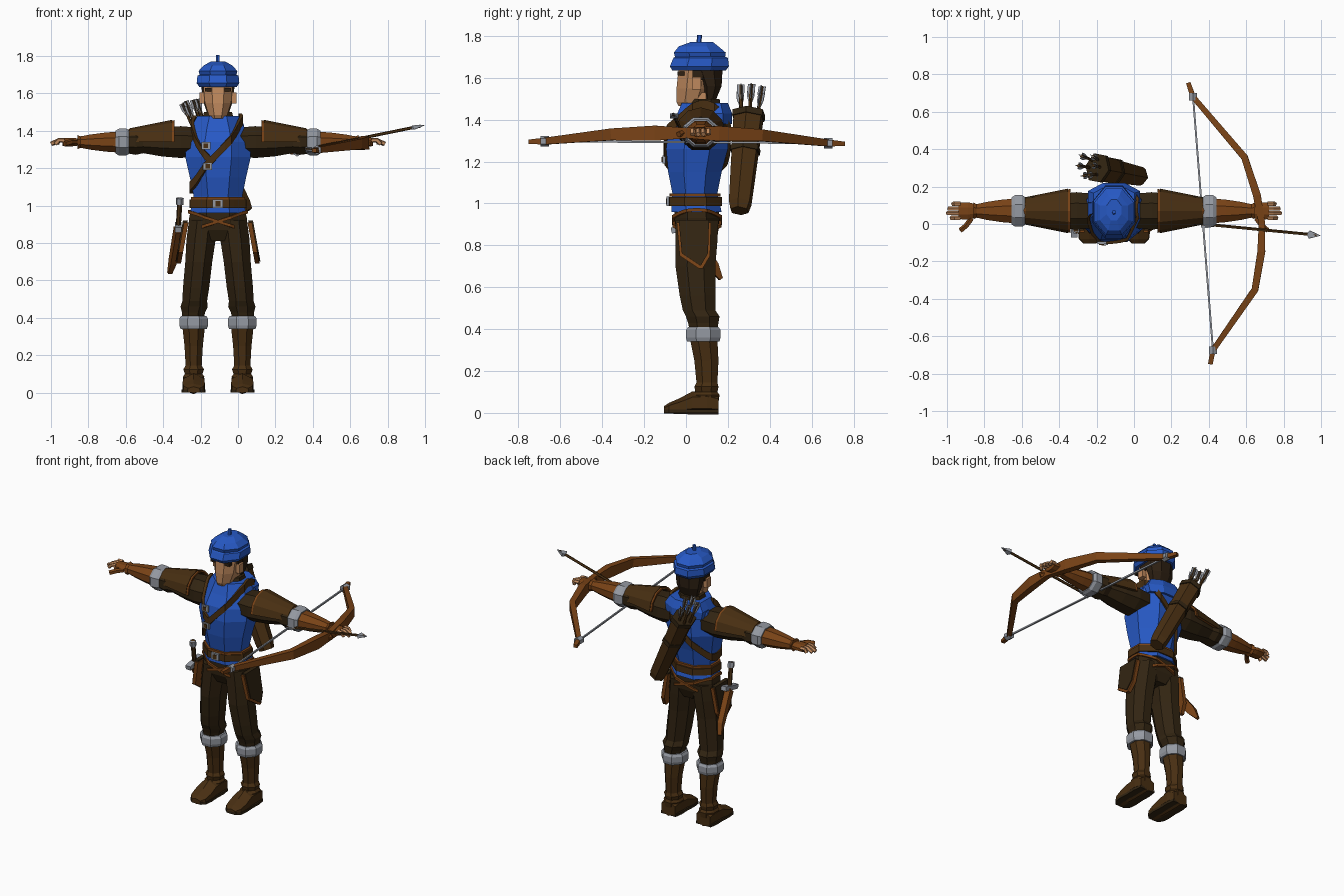
import bpy, bmesh, math
from mathutils import Vector as V

cube = bpy.data.objects.get("Cube")
if cube:
    bpy.data.objects.remove(cube)

CENTRE = -.107       # body centre line
ARM_Y, ARM_Z = .07, 1.34
BOTH = (1, -1)
X, Y, Z = V((1, 0, 0)), V((0, 1, 0)), V((0, 0, 1))


def material(name, *rgb):
    m = bpy.data.materials.new(name)
    m.use_nodes = True
    m.diffuse_color = (*rgb, 1)
    m.node_tree.nodes["Principled BSDF"].inputs["Base Color"].default_value = (*rgb, 1)
    return m


BLUE = material("blue cloth", .02, .1, .56)
SKIN = material("skin", .52, .25, .11)
HAIR = material("dark hair", .026, .014, .006)
CLOTH = material("dark brown cloth", .032, .018, .006)
BROWN = material("brown leather", .065, .028, .006)
TAN = material("orange leather", .19, .055, .008)
METAL = material("grey metal", .3, .32, .36)


def loft(name, sections, mat, sides=None, n=8, cyclic=False):
    """Skin n-sided sections (centre, half axis, half axis); sides places it on the body."""
    corner = 1 / math.cos(math.pi / n)
    for side in sides or (None,):
        bm = bmesh.new()
        rings = []
        for centre, u, v in sections:
            ring = []
            for i in range(n):
                angle = math.tau * (i + .5) / n
                point = V(centre) + (u * math.cos(angle) + v * math.sin(angle)) * corner
                if side:
                    point.x = CENTRE + side * point.x
                ring.append(bm.verts.new(point))
            rings.append(ring)
        pairs = list(zip(rings, rings[1:]))
        if cyclic:
            pairs.append((rings[-1], rings[0]))
        else:
            bm.faces.new(rings[0])
            bm.faces.new(rings[-1])
        for low, high in pairs:
            for i in range(n):
                bm.faces.new((low[i - 1], low[i], high[i], high[i - 1]))
        bmesh.ops.recalc_face_normals(bm, faces=bm.faces)
        full_name = name
        if sides == BOTH:
            full_name += "_left" if side > 0 else "_right"
        mesh = bpy.data.meshes.new(full_name)
        bm.to_mesh(mesh)
        bm.free()
        mesh.materials.append(mat)
        bpy.context.collection.objects.link(bpy.data.objects.new(full_name, mesh))


def upright(name, rows, mat, sides=(1,), n=8, bottom=0, top=0):
    """Rows of height, half width, front, back; the axis leans from bottom x to top x."""
    first, last = rows[0][0], rows[-1][0]
    sections = []
    for z, half, front, back in rows:
        x = bottom + (top - bottom) * (z - first) / (last - first)
        sections.append(((x, (front + back) / 2, z), X * half, Y * (back - front) / 2))
    loft(name, sections, mat, sides, n)


def sideways(name, rows, mat, flatten=.85):
    """Rows of distance along the arm and half depth."""
    loft(name, [((x, ARM_Y, ARM_Z), Y * r, Z * r * flatten) for x, r in rows], mat, BOTH)


def rod(name, points, sizes, mat, sides=None, n=4):
    """Bar through points; each size is half width and half height."""
    points, sections = [V(p) for p in points], []
    for i, point in enumerate(points):
        ahead = points[min(i + 1, len(points) - 1)] - points[max(i - 1, 0)]
        ahead.normalize()
        across = ahead.cross(Z).normalized()
        wide, high = sizes[i % len(sizes)]
        sections.append((point, across * wide, across.cross(ahead) * high))
    loft(name, sections, mat, sides, n)


def box(name, centre, half, mat, sides=(1,)):
    wide, deep, high = half
    loft(name, [(V(centre) + Z * high * end, X * wide, Y * deep) for end in BOTH], mat, sides, 4)


def surface(rows, angle, z, lift):
    """Point on an upright body part, lifted off its surface."""
    for below, above in zip(rows, rows[1:]):
        if z <= above[0]:
            break
    t = (z - below[0]) / (above[0] - below[0])
    half, front, back = [a + (b - a) * t for a, b in zip(below[1:], above[1:])]
    eighth = math.pi / 4
    corner = 1 / math.cos((angle + eighth / 2) % eighth - eighth / 2)
    deep = (back - front) / 2
    return V(((half * corner + lift) * math.cos(angle),
              (front + back) / 2 + (deep * corner + lift) * math.sin(angle), z))


def band(name, rows, height, width, mat, start=0, sweep=math.tau):
    """Strap wrapped on a body part; height is a function of the angle."""
    sections = []
    for i in range(33):
        angle = start + sweep * i / 32
        out = V((math.cos(angle), math.sin(angle), 0))
        sections.append((surface(rows, angle, height(angle), .004), out * .009, Z * width))
    loft(name, sections, mat, (1,), 4)


def buckle(name, x, y, z, size, backing):
    box(name, (x, y, z), (size, .007, size * .8), METAL)
    box(name + "_centre", (x, y - .008, z), (size / 2, .003, size / 2), backing)


# Tunic, hood and hips
tunic = [(.96, .15, -.07, .17), (1.05, .13, -.065, .15), (1.15, .15, -.085, .17), (1.26, .175, -.095, .2),
         (1.34, .17, -.085, .2), (1.41, .145, -.05, .21), (1.48, .11, -.02, .19)]
hips = [(.81, .08, -.02, .13), (.87, .15, -.05, .155), (.93, .155, -.055, .16), (1, .14, -.055, .155)]
upright("tunic", tunic, BLUE)
upright("hips", hips, CLOTH)
upright("hood", [(1.38, .13, .08, .22), (1.43, .14, .07, .22), (1.48, .11, .08, .2)], BLUE)
upright("collar", [(1.44, .09, 0, .17), (1.5, .075, .02, .16)], CLOTH)

# Belts and straps
band("belt", tunic, lambda a: 1.01, .022, BROWN)
band("belt_trim", tunic, lambda a: 1.04, .007, TAN)
for side in BOTH:
    band("hip_strap", hips, lambda a: .915 + side * .055 * math.cos(a), .008, TAN)
band("chest_strap", tunic, lambda a: 1.28 + .19 * math.cos(a), .024, BROWN)
band("shoulder_strap", tunic, lambda a: 1.46 - .2 * (a - 3.4), .022, BROWN, start=3.4, sweep=1.1)
buckle("belt_buckle", 0, -.085, 1.01, .028, BROWN)
buckle("upper_strap_buckle", -.065, -.1, 1.32, .024, BROWN)
buckle("lower_strap_buckle", -.055, -.105, 1.21, .024, BROWN)

# Head
upright("neck", [(1.4, .055, .01, .13), (1.53, .055, .01, .13)], SKIN)
upright("face", [(1.465, .04, -.035, .06), (1.485, .05, -.045, .09), (1.55, .07, -.045, .12),
                 (1.65, .08, -.035, .13)], SKIN)
upright("hair", [(1.5, .06, .085, .145), (1.56, .08, .07, .17), (1.65, .09, .025, .175)], HAIR)
box("ear", (.085, .05, 1.575), (.014, .022, .03), SKIN, BOTH)
box("sideburn", (.08, .055, 1.62), (.006, .025, .03), HAIR, BOTH)
box("brow", (.052, -.024, 1.62), (.018, .016, .01), HAIR, BOTH)

# Hat
upright("hat_brim", [(1.635, .1, -.065, .19), (1.655, .114, -.077, .205), (1.695, .11, -.06, .2),
                     (1.705, .09, -.045, .18)], BLUE)
upright("hat_crown", [(1.69, .095, -.05, .185), (1.72, .104, -.058, .19), (1.75, .075, -.035, .155),
                      (1.77, .04, .02, .13)], BLUE)
upright("hat_stem", [(1.75, .009, .05, .07), (1.805, .009, .055, .075)], BLUE, n=5)

# Legs and boots
upright("trouser_leg", [(.34, .05, .03, .14), (.43, .062, .01, .155), (.46, .073, 0, .16), (.49, .066, -.015, .14),
                        (.56, .07, -.03, .14), (.7, .072, -.05, .14), (.82, .078, -.05, .15),
                        (.92, .075, -.05, .155)], CLOTH, BOTH, bottom=.14, top=.08)
upright("boot_cuff", [(.34, .07, .005, .16), (.36, .077, 0, .165), (.395, .077, 0, .165), (.41, .068, .01, .155)],
        METAL, BOTH, bottom=.13, top=.13)
upright("boot_shaft", [(.05, .05, .03, .155), (.085, .057, .03, .16), (.1, .047, .045, .15), (.125, .055, .04, .155),
                       (.145, .043, .05, .15), (.25, .049, .04, .155), (.35, .06, .02, .15)],
        BROWN, BOTH, bottom=.13, top=.13)
foot = [(.155, .05, .085), (.1, .058, .1), (.03, .056, .095), (-.03, .06, .065), (-.08, .054, .045), (-.105, .03, .03)]
loft("boot_foot", [((.13, y, high / 2), X * wide, Z * high / 2) for y, wide, high in foot], BROWN, BOTH, 6)
loft("boot_sole", [((.13, y, .008), X * (wide + .004), Z * .008) for y, wide, high in foot], CLOTH, BOTH, 4)

# Hip flaps: trimmed panel over each thigh
flap = [(.69, .06, .08), (.75, -.03, .115), (.91, -.045, .12)]
upright("hip_flap_trim", [(z, .012, front, back) for z, front, back in flap], TAN, BOTH, 4, .21, .17)
upright("hip_flap", [(z + .012, .013, front + .01, back - .01) for z, front, back in flap],
        CLOTH, BOTH, 4, .214, .174)

# Arms
sideways("sleeve", [(.1, .09), (.2, .1), (.3, .09), (.4, .07), (.44, .08), (.49, .07)], CLOTH)
for name, length, thick, mat in (("shoulder_plate_trim", .128, .006, TAN), ("shoulder_plate", .114, .01, BROWN)):
    sections = []
    for i in range(7):
        angle = math.pi * i / 6
        out = V((0, math.cos(angle), math.sin(angle)))
        sections.append((V((.36, ARM_Y, ARM_Z)) + out * .086, out * thick, (X - out * .2) * length))
    loft(name, sections, mat, BOTH, 4)
sideways("arm_cuff", [(.475, .074), (.49, .084), (.53, .084), (.547, .072)], METAL)
sideways("bracer", [(.53, .066), (.6, .06), (.68, .048), (.735, .036), (.75, .044)], TAN)
sideways("glove", [(.74, .036), (.78, .046), (.83, .044)], TAN, .5)
for i, reach in enumerate((.87, .893, .885, .86)):
    y = ARM_Y + .025 * (i - 1.5)
    rod("finger", [(.82, y, ARM_Z + .01), (.85, y, ARM_Z + .01), (reach, y, ARM_Z - .01)], [(.01, .01)], SKIN, BOTH, 5)
rod("thumb", [(.76, .03, ARM_Z), (.79, -.01, ARM_Z), (.82, -.035, ARM_Z - .01)], [(.012, .012)], TAN, BOTH, 5)

# Bow: limbs bulge forward from the line between its tips
bow_back, bow_front = V((.29, .755, 1.285)), V((.408, -.75, 1.295))
limb = [(1, 0, .01), (.9, .02, .016), (.47, .27, .028), (.2, .32, .036)]
grip = [(0, .335, .025)]
points, sizes = [], []
for along, bulge, high in limb + grip + [(-t, bulge, high) for t, bulge, high in reversed(limb)]:
    points.append(bow_front.lerp(bow_back, (along + 1) / 2) + X * bulge + Z * bulge * .14)
    sizes.append((.009 + high / 3, high))
rod("bow", points, sizes, TAN)
nocks = points[1], points[-2]
rod("bow_string", nocks, [(.005, .005)], METAL)
for nock in nocks:
    rod("bow_cap", [nock - Y * .02, nock + Y * .02], [(.022, .022)], METAL, n=6)


def arrow(name, tail, tip, pointed):
    tail, tip = V(tail), V(tip)
    ahead = (tip - tail).normalized()
    rod(name + "_shaft", [tail, tip - ahead * .02], [(.007, .007)], BROWN, n=5)
    if pointed:
        rod(name + "_head", [tip - ahead * .07, tip - ahead * .06, tip],
            [(.008, .008), (.021, .012), (.001, .001)], METAL)
    for fin in ((.018, .002), (.002, .018)):
        rod(name + "_feather", [tail, tail + ahead * .035, tail + ahead * .09], [fin, fin, (.002, .002)], METAL)


arrow("nocked_arrow", (.36, 0, 1.3), (.997, -.062, 1.43), True)

# Quiver on the back, leaning to the right shoulder
low, high = V((.035, .255, .965)), V((-.195, .3, 1.43))
rod("quiver", [low, low.lerp(high, .08), high], [(.04, .04), (.05, .047), (.068, .056)], BROWN, n=6)
rod("quiver_rim", [low.lerp(high, .95), low.lerp(high, 1.01)], [(.073, .061)], CLOTH, n=6)
rod("quiver_strap", [low.lerp(high, .6), low.lerp(high, .65)], [(.067, .056)], CLOTH, n=6)
for i in range(6):
    angle = math.tau * i / 6
    out = V((.03 * math.cos(angle), .04 * math.sin(angle), 0))
    tail = low.lerp(high, 1.25 + .05 * math.cos(angle * 2.5)) + out * 1.5
    arrow("quiver_arrow", tail, high + out - Z * .05, False)

# Dagger at the right hip
hilt, pommel = V((-.32, 0, .87)), V((-.31, -.035, 1.04))
rod("dagger_sheath", [(-.365, .165, .64), (-.35, .13, .7), hilt], [(.012, .008), (.016, .026), (.018, .032)], TAN)
rod("dagger_guard", [hilt - Y * .07, hilt + Z * .015, hilt + Y * .06 + Z * .03], [(.018, .014)], METAL)
rod("dagger_grip", [hilt, pommel], [(.012, .014)], BROWN, n=6)
rod("dagger_pommel", [hilt.lerp(pommel, .8), pommel], [(.018, .018)], METAL, n=6)
